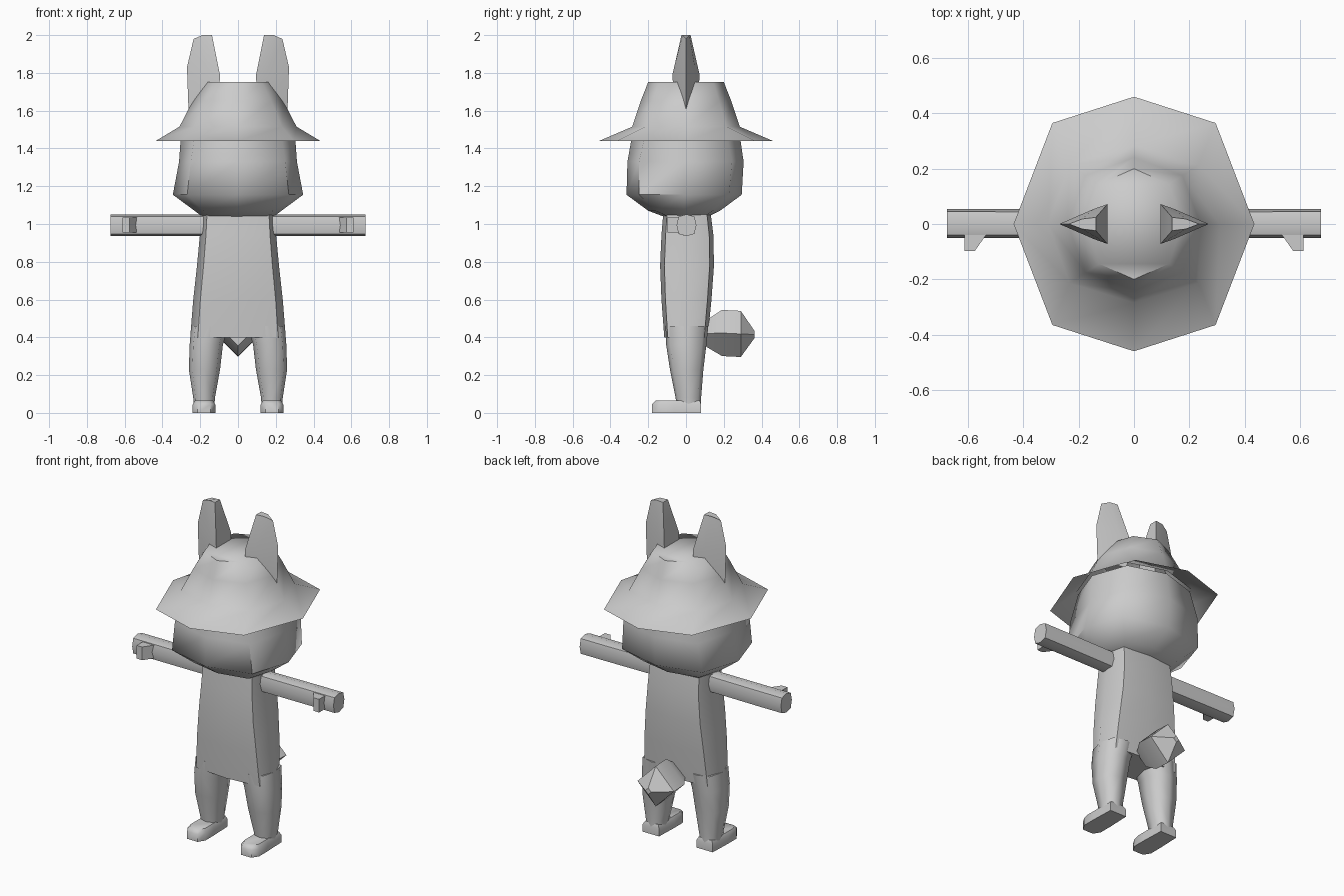
import bpy, bmesh, math

if "Cube" in bpy.data.objects:
    bpy.data.objects.remove(bpy.data.objects["Cube"])

grey = bpy.data.materials.new("plain_grey")
grey.diffuse_color = (0.6, 0.6, 0.6, 1)
grey.use_nodes = True
grey.node_tree.nodes["Principled BSDF"].inputs["Base Color"].default_value = grey.diffuse_color


def loft(name, rings, bottom=True, top=True, angle=60):
    """Skin a list of equal-length point rings and cap the ends."""
    bm = bmesh.new()
    vr = [[bm.verts.new(p) for p in r] for r in rings]
    n = len(vr[0])
    for a, b in zip(vr, vr[1:]):
        for i in range(n):
            j = (i + 1) % n
            bm.faces.new((a[i], a[j], b[j], b[i]))
    if bottom:
        bm.faces.new(vr[0][::-1])
    if top:
        bm.faces.new(vr[-1])
    bmesh.ops.recalc_face_normals(bm, faces=bm.faces)
    me = bpy.data.meshes.new(name)
    bm.to_mesh(me)
    bm.free()
    me.materials.append(grey)
    ob = bpy.data.objects.new(name, me)
    bpy.context.collection.objects.link(ob)
    bpy.ops.object.select_all(action='DESELECT')
    ob.select_set(True)
    bpy.context.view_layer.objects.active = ob
    bpy.ops.object.shade_smooth_by_angle(angle=math.radians(angle))
    return ob


def oct_ring(z, x0, x1, y0, y1, d=0.85):
    """Eight points: side middles plus corners pulled in by d."""
    cx, cy, rx, ry = (x0 + x1) / 2, (y0 + y1) / 2, (x1 - x0) / 2, (y1 - y0) / 2
    pts = [(1, 0), (d, d), (0, 1), (-d, d), (-1, 0), (-d, -d), (0, -1), (d, -d)]
    return [(cx + rx * u, cy + ry * v, z) for u, v in pts]


# head
loft("head", [oct_ring(z, -x, x, y0, y1, d) for z, x, y0, y1, d in [
    (1.04, 0.19, -0.12, 0.12, 0.8), (1.07, 0.23, -0.20, 0.18, 0.8),
    (1.155, 0.345, -0.315, 0.295, 0.78), (1.33, 0.312, -0.31, 0.305, 0.8),
    (1.5, 0.30, -0.28, 0.28, 0.75)]])

# hat
brim = [(0.435, 0), (0.295, 0.365), (0, 0.46), (-0.295, 0.365),
        (-0.435, 0), (-0.295, -0.365), (0, -0.46), (0.295, -0.365)]
loft("hat", [[(x, y, 1.44) for x, y in brim],
             oct_ring(1.515, -0.31, 0.31, -0.285, 0.285, 0.75),
             oct_ring(1.65, -0.24, 0.24, -0.24, 0.24, 0.73),
             oct_ring(1.752, -0.175, 0.175, -0.2, 0.2, 0.72)], bottom=False)

# torso
loft("torso", [oct_ring(z, -x, x, y0, y1, 0.84) for z, x, y0, y1 in [
    (0.40, 0.253, -0.115, 0.115), (0.6, 0.237, -0.13, 0.135),
    (0.78, 0.217, -0.137, 0.148), (0.94, 0.202, -0.13, 0.145),
    (1.06, 0.195, -0.12, 0.13)]])

# tail
tail_rings = []
for y, r, z in [(0.10, 0.065, 0.42), (0.19, 0.122, 0.423),
                (0.29, 0.122, 0.418), (0.362, 0.02, 0.415)]:
    tail_rings.append([(r, y, z), (0, y, z + r), (-r, y, z), (0, y, z - r)])
loft("tail", tail_rings, angle=40)

for side, s in (("left", -1), ("right", 1)):
    def mir(rings):
        return [[(s * x, y, z) for x, y, z in r] for r in rings]

    # leg
    loft(side + "_leg", mir([oct_ring(*r, 0.78) for r in [
        (0.03, 0.125, 0.235, -0.05, 0.08), (0.08, 0.122, 0.237, -0.055, 0.08),
        (0.23, 0.095, 0.260, -0.085, 0.092), (0.36, 0.08, 0.256, -0.105, 0.108),
        (0.46, 0.05, 0.247, -0.108, 0.118)]]))

    # foot
    foot = [(0.125, 0.08), (0.235, 0.08), (0.24, -0.06), (0.24, -0.14),
            (0.215, -0.18), (0.145, -0.18), (0.12, -0.14), (0.12, -0.06)]
    loft(side + "_foot", mir([
        [(x, y, 0) for x, y in foot],
        [(x, y, 0.045) for x, y in foot],
        [(0.18 + (x - 0.18) * 0.8, y * 0.9, 0.065) for x, y in foot]]), angle=50)

    # arm, lofted along x
    arm = []
    for x, y0, y1 in [(0.12, -0.05, 0.05), (0.52, -0.05, 0.055), (0.675, -0.05, 0.055)]:
        arm.append([(x, b, c) for b, c, _ in oct_ring(0, y0, y1, 0.936, 1.051, 0.8)])
    loft(side + "_arm", mir(arm), angle=50)

    # thumb
    thumb = [(0.535, -0.04), (0.575, -0.097), (0.612, -0.097), (0.612, -0.04)]
    loft(side + "_thumb", mir([[(x, y, z) for x, y in thumb] for z in (0.955, 1.035)]), angle=30)

    # ear: flat inner side, pointed outer edge
    ear = []
    for z0, z1, xi, xo, w in [(1.60, 1.60, 0.10, 0.262, 0.06), (1.79, 1.83, 0.096, 0.27, 0.072),
                              (2.0, 1.98, 0.138, 0.235, 0.024)]:
        ear.append([(xi, -w, z0), (xi + 0.05, -w * 0.75, z0), (xo, 0, z1),
                    (xi + 0.05, w * 0.75, z0), (xi, w, z0)])
    loft(side + "_ear", mir(ear), angle=50)
